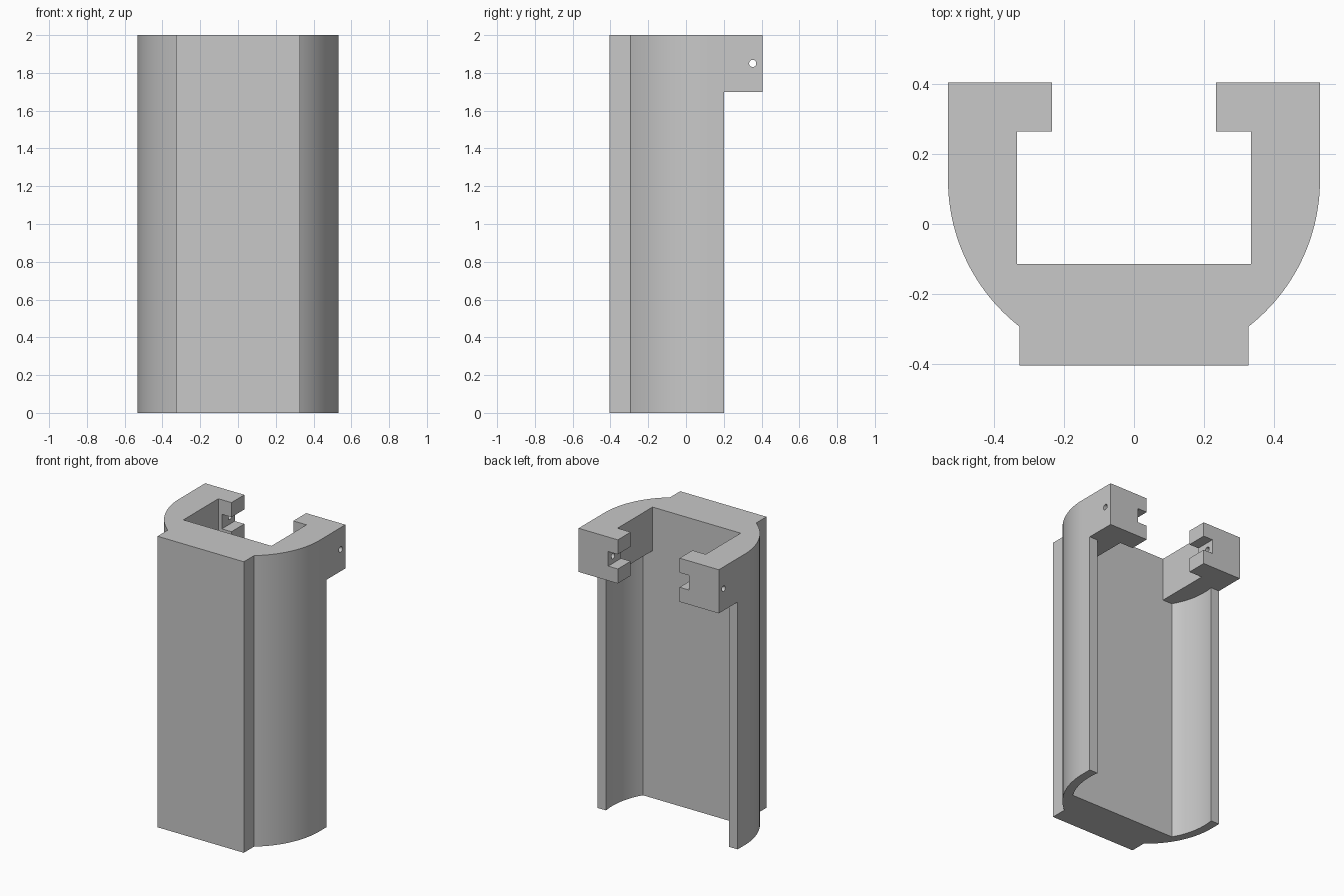
import bpy
import bmesh
import math
from mathutils import Matrix

cube = bpy.data.objects.get("Cube")
if cube:
    bpy.data.objects.remove(cube, do_unlink=True)

HEIGHT, COLLAR_Z = 2.0, 1.7
CENTER_Y = 0.126            # shared centre of the curved walls
OUTER_R, INNER_R = 0.533, 0.474
FLOOR_Y, RIM_Y = -0.115, 0.2
BACK_Y, LIP_Y = 0.405, 0.265

grey = bpy.data.materials.new("plain grey")
grey.use_nodes = True
grey.diffuse_color = (0.58, 0.58, 0.58, 1)
grey.node_tree.nodes["Principled BSDF"].inputs["Base Color"].default_value = grey.diffuse_color


def arc(radius, start, end, steps=24):
    """Points on the left wall curve, from angle start to end."""
    angles = [start + (end - start) * i / steps for i in range(steps + 1)]
    return [(radius * math.cos(a), CENTER_Y + radius * math.sin(a)) for a in angles]


def mirrored(half):
    return half + [(-x, y) for x, y in reversed(half)]


def to_object(name, bm):
    bmesh.ops.recalc_face_normals(bm, faces=bm.faces[:])
    mesh = bpy.data.meshes.new(name)
    bm.to_mesh(mesh)
    bm.free()
    mesh.materials.append(grey)
    obj = bpy.data.objects.new(name, mesh)
    bpy.context.collection.objects.link(obj)
    return obj


def prism(name, outline, bottom, top):
    bm = bmesh.new()
    face = bm.faces.new([bm.verts.new((x, y, bottom)) for x, y in outline])
    side = bmesh.ops.extrude_face_region(bm, geom=[face])["geom"]
    verts = [v for v in side if isinstance(v, bmesh.types.BMVert)]
    bmesh.ops.translate(bm, verts=verts, vec=(0, 0, top - bottom))
    return to_object(name, bm)


def cut(target, cutter):
    """Subtract the cutter, then discard it."""
    cutter.hide_render = True
    mod = target.modifiers.new("cut", 'BOOLEAN')
    mod.operation = 'DIFFERENCE'
    mod.solver = 'EXACT'
    mod.object = cutter
    bpy.context.view_layer.objects.active = target
    bpy.ops.object.modifier_apply(modifier=mod.name)
    bpy.data.objects.remove(cutter, do_unlink=True)


# Holder body: front plate, curved sides and hooked back arms
plate_x = 0.328
body_half = [(plate_x, -0.405)]
body_half += arc(OUTER_R, -math.acos(plate_x / OUTER_R), 0)
body_half += [(OUTER_R, BACK_Y), (0.235, BACK_Y), (0.235, LIP_Y),
              (0.335, LIP_Y), (0.335, FLOOR_Y)]
body = prism("holder_body", mirrored(body_half), 0, HEIGHT)

# Rounded cavity below the collar, open at the back and bottom
cavity_half = arc(INNER_R, math.asin((FLOOR_Y - CENTER_Y) / INNER_R),
                  math.asin((RIM_Y - CENTER_Y) / INNER_R))
cavity_half += [(0.8, RIM_Y), (0.8, 0.8)]
cut(body, prism("cavity_cutter", mirrored(cavity_half), -0.2, COLLAR_Z))

# Slots across the facing ends of both arms
slot_x = 0.308
slot = [(-slot_x, LIP_Y - 0.05), (slot_x, LIP_Y - 0.05), (slot_x, 0.6), (-slot_x, 0.6)]
cut(body, prism("slot_cutter", slot, 1.8, 1.9))

# Pin hole through both arms
bm = bmesh.new()
bmesh.ops.create_cone(bm, cap_ends=True, segments=24, radius1=0.019, radius2=0.019, depth=2,
                      matrix=Matrix.Translation((0, 0.353, 1.85)) @ Matrix.Rotation(math.pi / 2, 4, 'Y'))
cut(body, to_object("pin_hole_cutter", bm))

bpy.ops.object.select_all(action='DESELECT')
body.select_set(True)
bpy.context.view_layer.objects.active = body
bpy.ops.object.shade_smooth_by_angle(angle=math.radians(25))
